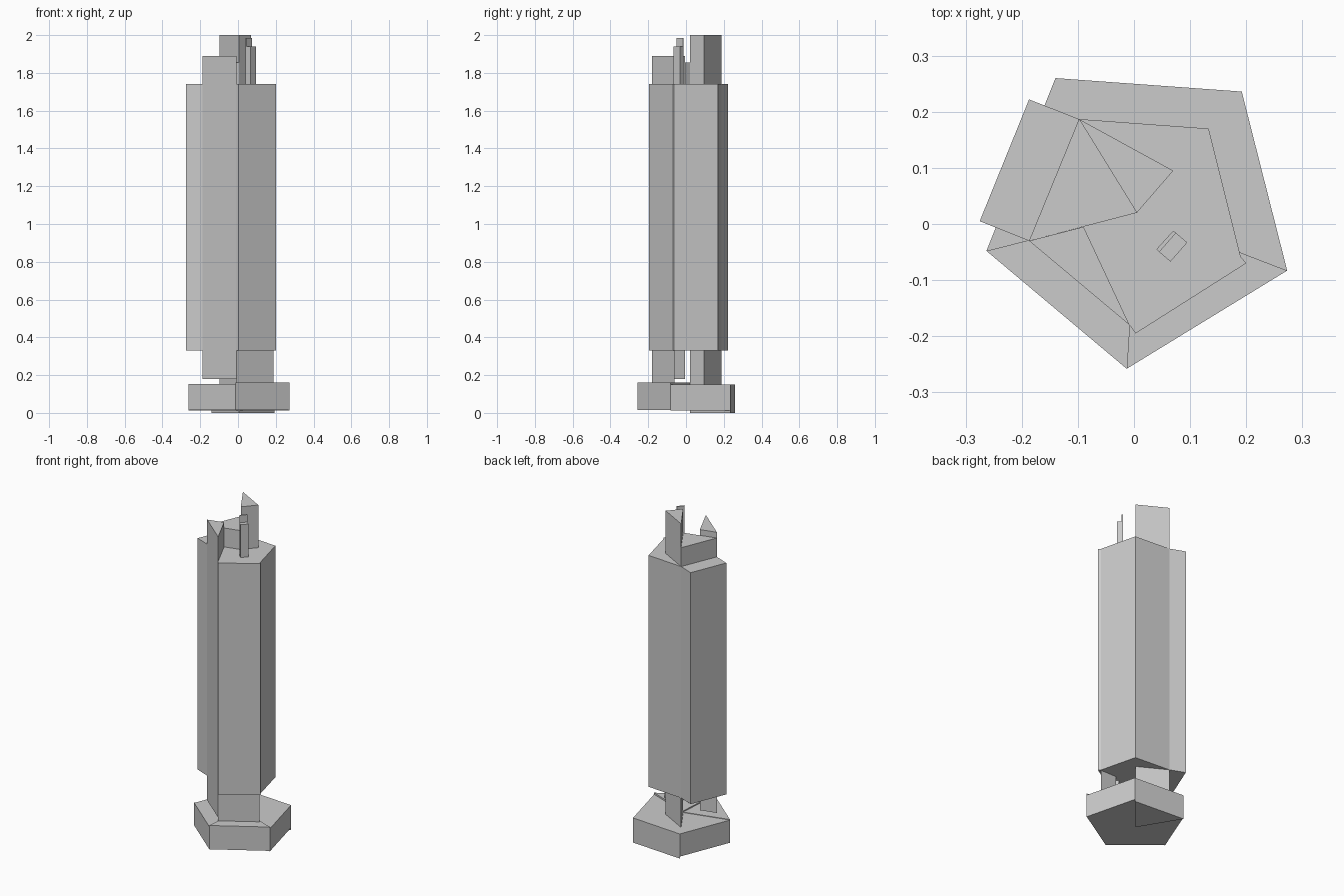
import bpy, bmesh

if "Cube" in bpy.data.objects:
    bpy.data.objects.remove(bpy.data.objects["Cube"])


def prism(name, outline, z0, z1):
    """Vertical prism from a plan outline listed as (x, y) points."""
    area = sum(a[0] * b[1] - b[0] * a[1] for a, b in zip(outline, outline[1:] + outline[:1]))
    if area < 0:
        outline = outline[::-1]
    bm = bmesh.new()
    face = bm.faces.new([bm.verts.new((x, y, z0)) for x, y in outline])
    ext = bmesh.ops.extrude_face_region(bm, geom=[face], use_keep_orig=True)
    top = [v for v in ext["geom"] if isinstance(v, bmesh.types.BMVert)]
    bmesh.ops.translate(bm, verts=top, vec=(0, 0, z1 - z0))
    bmesh.ops.recalc_face_normals(bm, faces=bm.faces)
    mesh = bpy.data.meshes.new(name)
    bm.to_mesh(mesh)
    bm.free()
    ob = bpy.data.objects.new(name, mesh)
    bpy.context.collection.objects.link(ob)
    return ob


# shared plan points of the broken five-sided column
back_left, left, front = (-.098, .187), (-.187, -.03), (-.008, -.18)
back_right, right, core = (.133, .17), (.19, -.058), (.005, .02)

# base: five wedges meeting at the centre, slightly shifted in height
base = [(-.14, .26), (.192, .236), (.273, -.083), (-.013, -.258), (-.263, -.048)]
levels = [(0, .15), (.012, .15), (.015, .16), (.015, .153), (.012, .15)]
for i, (z0, z1) in enumerate(levels):
    prism(f"base_wedge_{i + 1}", [core, base[i], base[(i + 1) % 5]], z0, z1)

# main column and the slab pushed out of its left side
prism("column_body", [back_left, back_right, right, (.2, -.07), (.003, -.195), front, left], .33, 1.74)
prism("column_side_slab", [left, back_left, (-.187, .222), (-.275, .005)], .33, 1.74)

# long shards that show above and below the column
prism("front_shard", [left, (-.09, -.005), front], .18, 1.89)
prism("back_shard", [back_left, (.07, .095), core], .14, 2.0)
prism("core_shard", [left, core, back_left], 1.70, 1.855)

# short legs under the column
prism("front_leg", [front, (.09, -.12), (.04, -.08)], .14, .34)
prism("right_leg", [(.187, -.06), (.09, -.12), (.08, -.06)], .14, .34)

# small square spike with a taller sliver along one side
prism("top_spike", [(.045, -.05), (.065, -.067), (.095, -.033), (.075, -.016)], 1.70, 1.94)
prism("top_spike_sliver", [(.04, -.045), (.045, -.05), (.075, -.016), (.07, -.012)], 1.70, 1.985)
